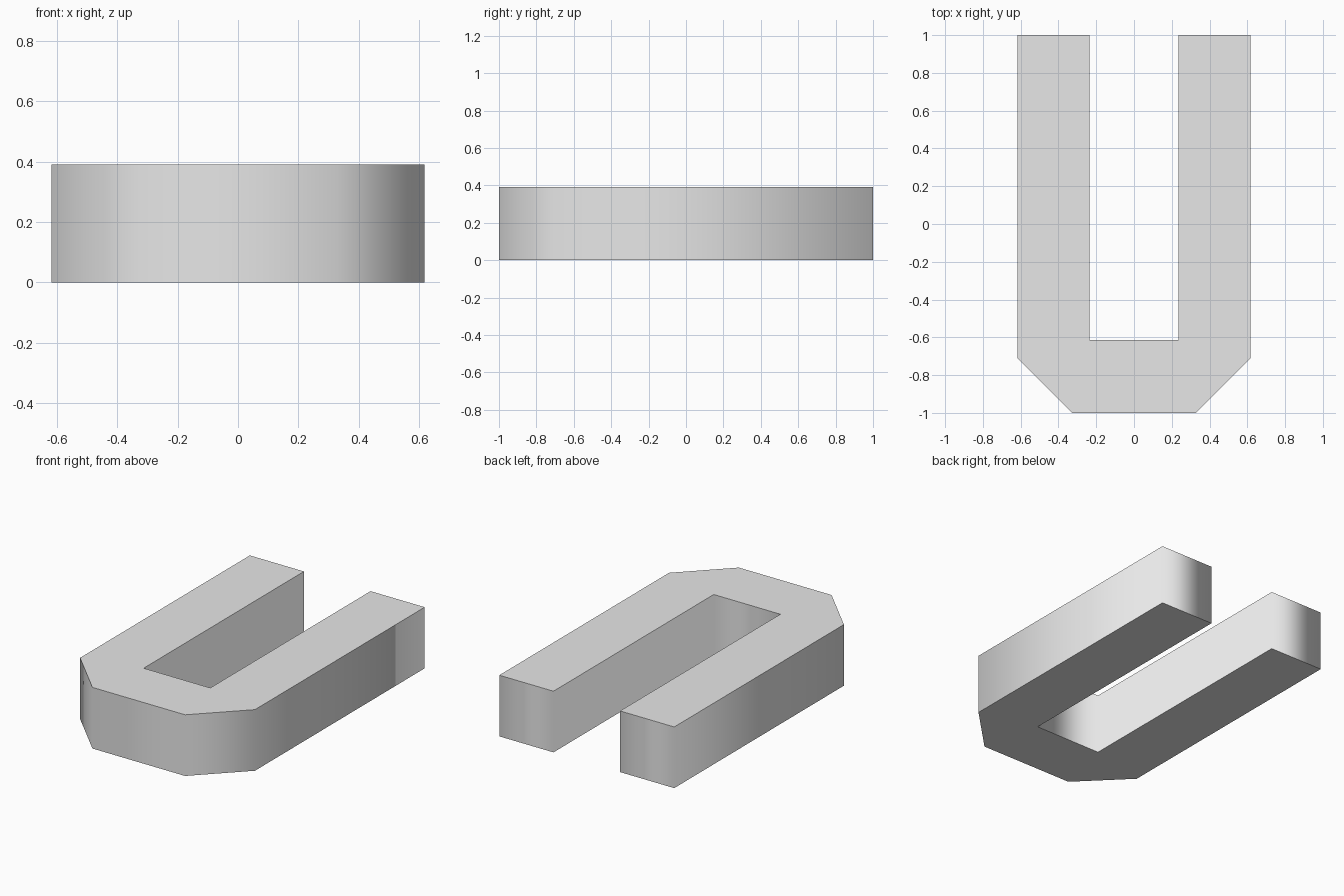
import bpy
import bmesh

cube = bpy.data.objects.get("Cube")
if cube:
    bpy.data.objects.remove(cube, do_unlink=True)

HEIGHT = 0.39

# Plain grey material
grey = bpy.data.materials.new("light_grey")
grey.use_nodes = True
colour = (0.8, 0.8, 0.8, 1)
grey.diffuse_color = colour
grey.node_tree.nodes["Principled BSDF"].inputs["Base Color"].default_value = colour

# Half outline of the U, from the inner corner round to the chamfered base
half = [(0.235, -0.615), (0.235, 1), (0.617, 1), (0.617, -0.71), (0.327, -1)]
outline = half + [(-x, y) for x, y in reversed(half)]

# Extrude the outline into a solid block
bm = bmesh.new()
base = bm.faces.new([bm.verts.new((x, y, 0)) for x, y in outline])
top = bmesh.ops.extrude_face_region(bm, geom=[base], use_keep_orig=True)
bmesh.ops.translate(bm, vec=(0, 0, HEIGHT),
                    verts=[v for v in top["geom"] if isinstance(v, bmesh.types.BMVert)])
bmesh.ops.recalc_face_normals(bm, faces=bm.faces)

# Walls shade smoothly into each other; caps stay flat with sharp rims
bm.normal_update()
for face in bm.faces:
    cap = abs(face.normal.z) > 0.5
    face.smooth = not cap
    if cap:
        for edge in face.edges:
            edge.smooth = False

mesh = bpy.data.meshes.new("u_shaped_block")
bm.to_mesh(mesh)
bm.free()
mesh.materials.append(grey)
block = bpy.data.objects.new("u_shaped_block", mesh)
bpy.context.collection.objects.link(block)
